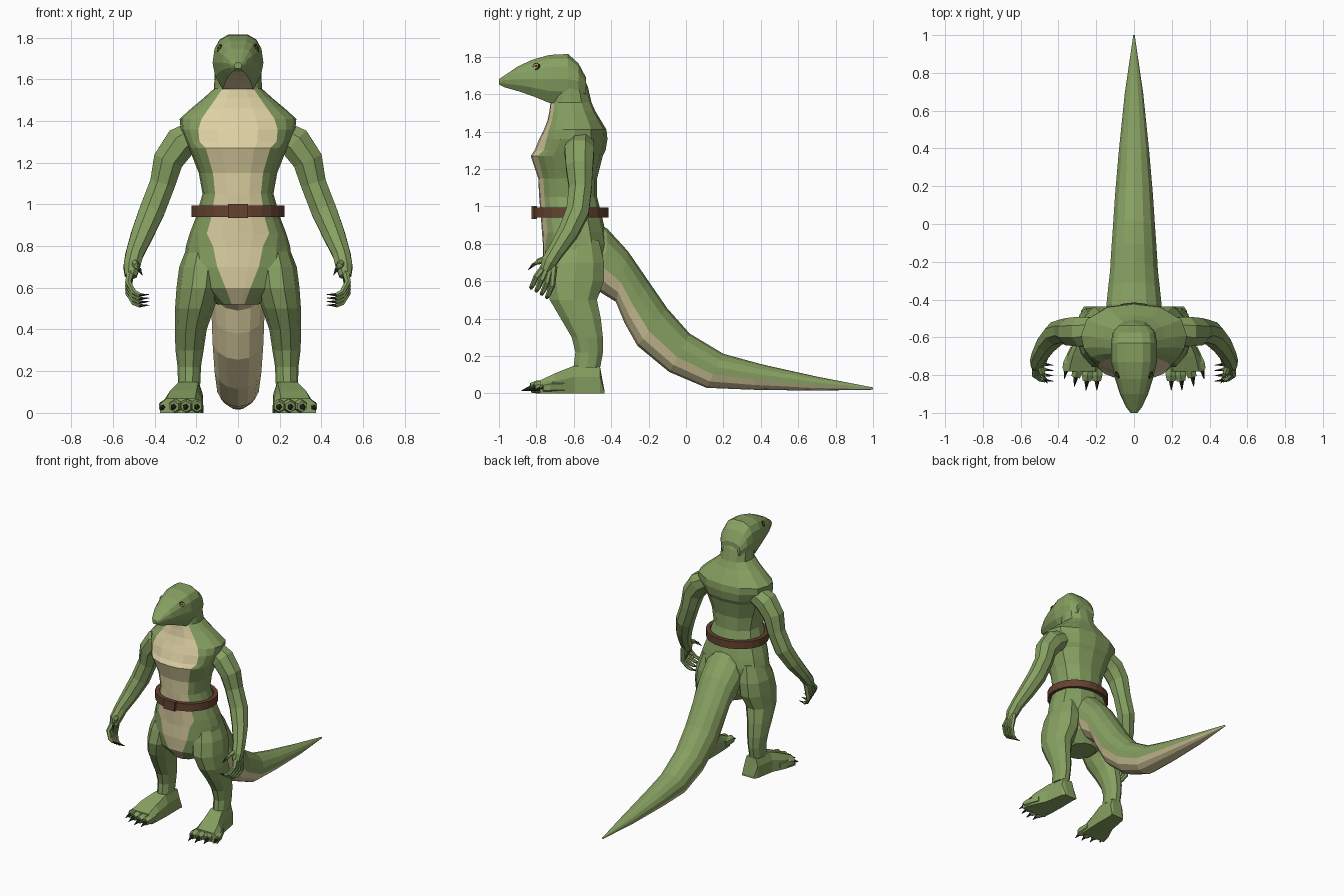
import bpy, bmesh, math
from mathutils import Vector


def material(name, r, g, b):
    m = bpy.data.materials.new(name)
    m.diffuse_color = (r, g, b, 1)
    return m


green = material("scale_green", 0.24, 0.35, 0.12)
cream = material("belly_cream", 0.72, 0.63, 0.36)
brown = material("belt_leather", 0.13, 0.055, 0.03)
dark = material("claw_dark", 0.02, 0.02, 0.015)
gold = material("eye_gold", 0.45, 0.35, 0.06)


def loft(name, rings, mats, pick=None):
    """Skin closed rings of points; pick(ring, segment) returns a material index."""
    bm = bmesh.new()
    vs = [[bm.verts.new(p) for p in ring] for ring in rings]
    n = len(rings[0])
    for i in range(len(rings) - 1):
        for j in range(n):
            k = (j + 1) % n
            f = bm.faces.new((vs[i][j], vs[i][k], vs[i + 1][k], vs[i + 1][j]))
            f.material_index = pick(i, j) if pick else 0
    bm.faces.new(vs[0])
    bm.faces.new(vs[-1])
    bmesh.ops.recalc_face_normals(bm, faces=bm.faces)
    me = bpy.data.meshes.new(name)
    bm.to_mesh(me)
    bm.free()
    for m in mats:
        me.materials.append(m)
    ob = bpy.data.objects.new(name, me)
    bpy.context.collection.objects.link(ob)
    return ob


def tube(name, pts, mat, sides=8):
    """Round limb through (x, y, z, radius) points."""
    cs = [Vector(p[:3]) for p in pts]
    rings = []
    for i, c in enumerate(cs):
        t = (cs[min(i + 1, len(cs) - 1)] - cs[max(i - 1, 0)]).normalized()
        ref = Vector((0, 1, 0)) if abs(t.y) < 0.8 else Vector((0, 0, 1))
        u = t.cross(ref).normalized()
        v = t.cross(u)
        r = pts[i][3]
        angs = [2 * math.pi * (j + 0.5) / sides for j in range(sides)]
        rings.append([c + r * (u * math.cos(a) + v * math.sin(a)) for a in angs])
    return loft(name, rings, [mat])


def flip(pts, s):
    return [(p[0] * s, *p[1:]) for p in pts]


# Torso: z, front y, back y, half width, half width of the belly patch
TORSO = [(0.52, -0.70, -0.47, 0.10, 0.03), (0.60, -0.755, -0.43, 0.21, 0.06),
         (0.70, -0.765, -0.42, 0.26, 0.10), (0.80, -0.765, -0.42, 0.25, 0.12),
         (0.86, -0.77, -0.43, 0.232, 0.15), (0.93, -0.775, -0.445, 0.205, 0.13),
         (1.05, -0.785, -0.475, 0.17, 0.11), (1.15, -0.79, -0.475, 0.188, 0.12),
         (1.27, -0.83, -0.445, 0.235, 0.155), (1.30, -0.81, -0.43, 0.25, 0.185),
         (1.36, -0.785, -0.42, 0.275, 0.19), (1.41, -0.76, -0.425, 0.28, 0.175),
         (1.46, -0.74, -0.455, 0.225, 0.14), (1.51, -0.73, -0.485, 0.165, 0.105),
         (1.555, -0.725, -0.505, 0.115, 0.075), (1.64, -0.72, -0.525, 0.112, 0.07),
         (1.72, -0.70, -0.56, 0.09, 0.05)]


def torso_ring(z, yf, yb, w, b):
    cy, d = (yf + yb) / 2, (yb - yf) / 2
    half = [(0, -1), (b / 2, -1), (b, -1), ((b + w) / 2, -1), (0.95 * w, -1), (w, 0),
            (0.9 * w, 1), (0.5 * w, 1), (0, 1)]
    pts = [Vector((x, cy + s * d * max(0, 1 - (x / w) ** 2.3) ** (1 / 2.3), z))
           for x, s in half]
    return pts + [Vector((-p.x, p.y, p.z)) for p in pts[-2:0:-1]]


loft("torso", [torso_ring(*t) for t in TORSO], [green, cream],
     lambda i, j: int(j < 2 or j > 13))

# Head: y, bottom z, widest z, top z, half width
HEAD = [(-1.0, 1.652, 1.665, 1.68, 0.018), (-0.97, 1.637, 1.675, 1.70, 0.042),
        (-0.90, 1.617, 1.68, 1.748, 0.075), (-0.82, 1.59, 1.68, 1.785, 0.10),
        (-0.73, 1.553, 1.68, 1.81, 0.122), (-0.63, 1.55, 1.68, 1.815, 0.122),
        (-0.575, 1.56, 1.67, 1.765, 0.113), (-0.535, 1.57, 1.64, 1.69, 0.08)]


def head_ring(y, zb, zm, zt, w):
    half = [(0.6, zb), (0.9, zb + (zm - zb) * 0.5), (1, zm),
            (0.92, zm + (zt - zm) * 0.5), (0.72, zm + (zt - zm) * 0.82), (0.38, zt)]
    return [Vector((x * w, y, z)) for x, z in half] + \
           [Vector((-x * w, y, z)) for x, z in reversed(half)]


loft("head", [head_ring(*h) for h in HEAD], [green, cream],
     lambda i, j: int(j == 11 and i > 0))

# Tail: top y, top z, bottom y, bottom z, half width
TAIL = [(-0.52, 0.94, -0.55, 0.60, 0.12), (-0.42, 0.88, -0.44, 0.53, 0.15),
        (-0.31, 0.76, -0.375, 0.49, 0.14), (-0.20, 0.60, -0.33, 0.38, 0.13),
        (-0.10, 0.455, -0.26, 0.255, 0.125), (0.02, 0.32, -0.09, 0.115, 0.115),
        (0.20, 0.212, 0.11, 0.03, 0.102), (0.40, 0.157, 0.35, 0.02, 0.083),
        (0.70, 0.09, 0.68, 0.015, 0.05), (1.0, 0.032, 1.0, 0.02, 0.004)]


def tail_ring(ty, tz, by, bz, w):
    top, bot = Vector((0, ty, tz)), Vector((0, by, bz))
    angs = [-math.pi / 2 + 2 * math.pi * j / 14 for j in range(14)]
    return [(top + bot) / 2 + (top - bot) / 2 * math.sin(a)
            + Vector((w * math.cos(a), 0, 0)) for a in angs]


loft("tail", [tail_ring(*t) for t in TAIL], [green, cream],
     lambda i, j: int(j < 3 or j > 10))

# Leg: z, inner x, outer x, front y, back y
LEG = [(0.82, 0.08, 0.235, -0.70, -0.46), (0.70, 0.07, 0.282, -0.745, -0.43),
       (0.60, 0.08, 0.295, -0.765, -0.43), (0.50, 0.115, 0.302, -0.735, -0.47),
       (0.40, 0.15, 0.303, -0.675, -0.45), (0.30, 0.165, 0.30, -0.615, -0.44),
       (0.22, 0.178, 0.29, -0.595, -0.44), (0.14, 0.18, 0.288, -0.605, -0.455)]
# Foot: centre x, y, half width, top z
FOOT = [(0.215, -0.437, 0.05, 0.02), (0.225, -0.46, 0.055, 0.145),
        (0.237, -0.60, 0.068, 0.148), (0.262, -0.70, 0.09, 0.108),
        (0.275, -0.78, 0.098, 0.07)]
ARM = [(0.18, -0.56, 1.35, 0.07), (0.275, -0.57, 1.295, 0.085), (0.335, -0.57, 1.21, 0.078),
       (0.362, -0.565, 1.10, 0.066), (0.412, -0.58, 0.97, 0.066), (0.458, -0.63, 0.86, 0.058),
       (0.497, -0.695, 0.76, 0.046), (0.51, -0.735, 0.70, 0.043), (0.515, -0.755, 0.655, 0.03)]


def leg_ring(z, x0, x1, y0, y1, s):
    return [Vector((s * ((x0 + x1) / 2 + (x1 - x0) / 2 * math.cos(a)),
                    (y0 + y1) / 2 + (y1 - y0) / 2 * math.sin(a), z))
            for a in [math.pi * j / 5 for j in range(10)]]


for s, side in ((1, "left"), (-1, "right")):
    loft(f"{side}_leg", [leg_ring(*r, s) for r in LEG], [green])
    loft(f"{side}_foot", [[Vector((s * (cx + a * w), y, z)) for a, z in
                           ((-1, 0), (1, 0), (1, h * 0.6), (0.7, h), (-0.7, h), (-1, h * 0.6))]
                          for cx, y, w, h in FOOT], [green])
    # Toes fan out and each ends in a claw
    for k, (x, y) in enumerate(((0.197, -0.83), (0.25, -0.83), (0.308, -0.81), (0.358, -0.77))):
        dx = 0.008 * k
        tube(f"{side}_toe_{k}", flip([(x - 2 * dx, y + 0.11, 0.036, 0.032),
                                      (x - dx / 2, y + 0.03, 0.034, 0.034),
                                      (x, y, 0.03, 0.026)], s), green, 6)
        tube(f"{side}_toe_claw_{k}", flip([(x, y + 0.01, 0.032, 0.017),
                                           (x + dx / 2, y - 0.05, 0.014, 0.002)], s), dark, 5)
    tube(f"{side}_arm", flip(ARM, s), green)
    # Curled fingers with claws
    for k in range(4):
        y, z = -0.80 + 0.028 * k, 0.61 - 0.017 * k
        tube(f"{side}_finger_{k}", flip([(0.515, -0.755 + 0.016 * k, 0.68, 0.02),
                                         (0.527, y, z + 0.015, 0.016),
                                         (0.50, y - 0.02, z - 0.03, 0.014),
                                         (0.47, y - 0.028, z - 0.045, 0.011)], s), green, 6)
        tube(f"{side}_finger_claw_{k}", flip([(0.472, y - 0.027, z - 0.044, 0.009),
                                              (0.425, y - 0.032, z - 0.042, 0.001)], s), dark, 5)
    tube(f"{side}_thumb", flip([(0.50, -0.74, 0.72, 0.022), (0.485, -0.79, 0.705, 0.016),
                                (0.472, -0.82, 0.685, 0.011)], s), green, 6)
    tube(f"{side}_thumb_claw", flip([(0.473, -0.818, 0.686, 0.009),
                                     (0.458, -0.845, 0.66, 0.001)], s), dark, 5)
    # Eye: dark rim, gold iris and pupil, stacked as thin plates on the cheek
    n = Vector((s * 0.85, -0.4, 0.33)).normalized()
    c = Vector((s * 0.088, -0.80, 1.748))
    for part, r, d, m in (("eye_rim", 0.021, 0.004, dark), ("eye_iris", 0.014, 0.007, gold),
                          ("eye_pupil", 0.006, 0.009, dark)):
        a, b = c - n * 0.001, c + n * d
        tube(f"{side}_{part}", [(*a, r), (*b, r)], m, 8)

# Belt with a plain buckle
bpy.ops.mesh.primitive_cylinder_add(vertices=24, radius=1, depth=0.055, end_fill_type='NOTHING',
                                    location=(0, -0.617, 0.968))
belt = bpy.context.object
belt.name = "belt"
for v in belt.data.vertices:
    v.co.x *= 0.224
    v.co.y *= 0.202
belt.data.materials.append(brown)
belt.modifiers.new("thickness", 'SOLIDIFY').thickness = 0.03
bpy.ops.mesh.primitive_cube_add(size=1, location=(0, -0.812, 0.968))
buckle = bpy.context.object
buckle.name = "belt_buckle"
for v in buckle.data.vertices:
    v.co = (v.co.x * 0.095, v.co.y * 0.03, v.co.z * 0.068)
buckle.data.materials.append(brown)
